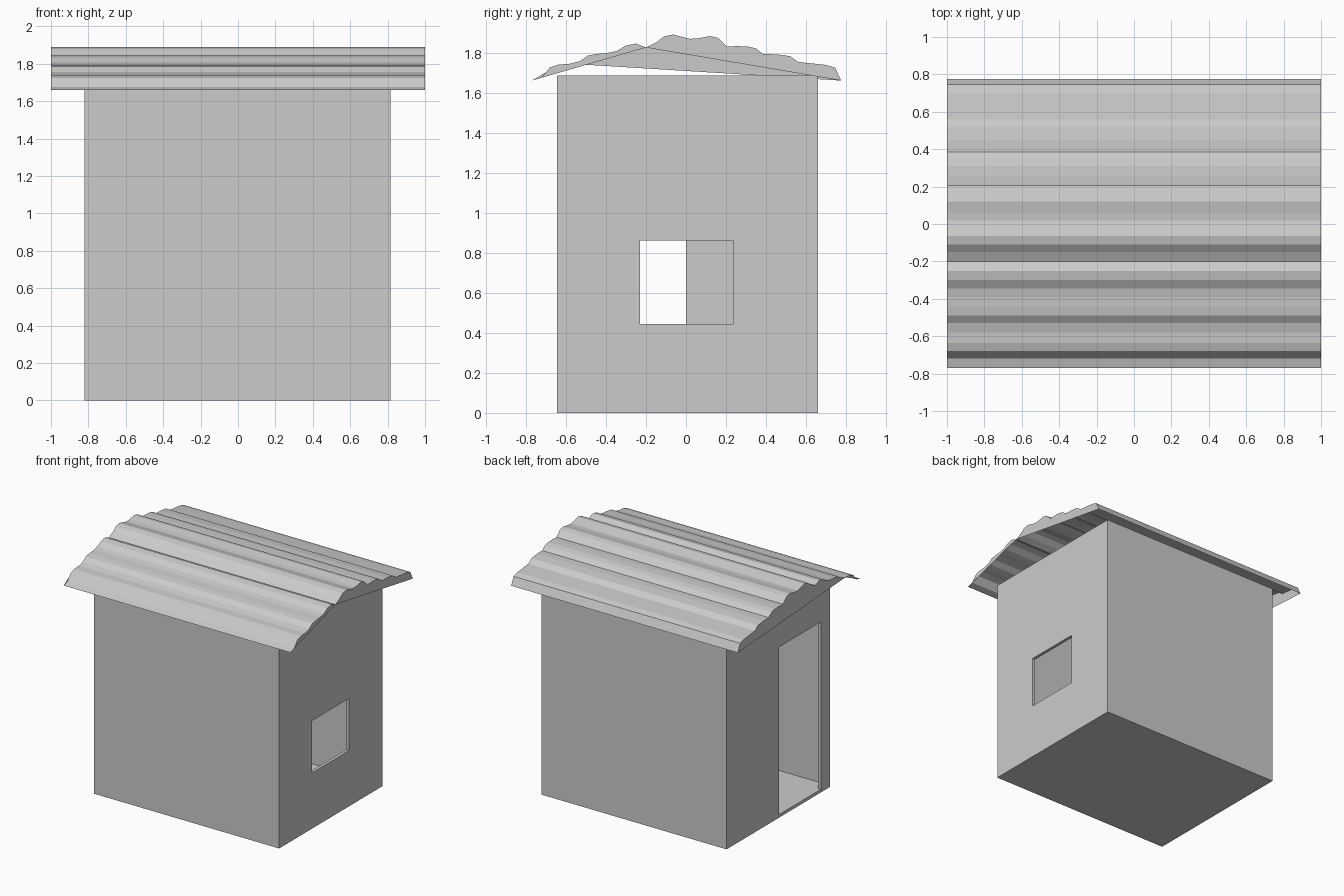
import bpy, bmesh
from mathutils import Vector

if "Cube" in bpy.data.objects:
    bpy.data.objects.remove(bpy.data.objects["Cube"])


def box(name, lo, hi):
    """Axis-aligned box between two corners."""
    lo, hi = Vector(lo), Vector(hi)
    bm = bmesh.new()
    bmesh.ops.create_cube(bm, size=1)
    for v in bm.verts:
        v.co = (lo + hi) / 2 + v.co * (hi - lo)
    me = bpy.data.meshes.new(name)
    bm.to_mesh(me)
    bm.free()
    ob = bpy.data.objects.new(name, me)
    bpy.context.collection.objects.link(ob)
    return ob


# Hollow hut body with thin walls and floor
T = 0.025
LO, HI = (-0.82, -0.645, 0), (0.815, 0.66, 1.685)
walls = box("hut_walls", LO, HI)
cutters = [
    box("cavity_cutter", [c + T for c in LO], [c - T for c in HI]),
    box("window_cutter", (0.7, -0.23, 0.445), (0.9, 0.235, 0.86)),  # right side
    box("door_cutter", (-0.9, -0.53, T), (-0.7, 0.0, 1.36)),        # left side
]
for c in cutters:
    m = walls.modifiers.new(c.name, 'BOOLEAN')
    m.operation = 'DIFFERENCE'
    m.solver = 'EXACT'
    m.object = c

# Bake the openings and remove the cutters
bpy.context.view_layer.update()
deps = bpy.context.evaluated_depsgraph_get()
baked = bpy.data.meshes.new_from_object(walls.evaluated_get(deps))
walls.modifiers.clear()
walls.data = baked
for c in cutters:
    bpy.data.objects.remove(c)

# Corrugated roof: irregular wavy profile (y, z) swept along x
profile = [
    (-0.77, 1.66), (-0.72, 1.675), (-0.68, 1.725), (-0.635, 1.74),
    (-0.58, 1.744), (-0.53, 1.757), (-0.49, 1.785), (-0.445, 1.793),
    (-0.39, 1.798), (-0.345, 1.808), (-0.30, 1.835), (-0.25, 1.845),
    (-0.20, 1.825), (-0.15, 1.85), (-0.11, 1.88), (-0.065, 1.89),
    (0.02, 1.868), (0.06, 1.871), (0.12, 1.882), (0.16, 1.873),
    (0.205, 1.83), (0.255, 1.832), (0.31, 1.83), (0.35, 1.82),
    (0.385, 1.792), (0.45, 1.791), (0.52, 1.782), (0.56, 1.753),
    (0.635, 1.745), (0.70, 1.738), (0.745, 1.724), (0.775, 1.66),
]
bm = bmesh.new()
left = [bm.verts.new((-1, y, z)) for y, z in profile]
right = [bm.verts.new((1, y, z)) for y, z in profile]
for i in range(len(profile) - 1):
    bm.faces.new((left[i], right[i], right[i + 1], left[i + 1]))

# Gable fills, split at a different wave on each end
for row, split in ((left, 4), (right, 12)):
    for part in (row[:split + 1], row[split:]):
        bm.faces.new(part if row is left else part[::-1])
bm.normal_update()
me = bpy.data.meshes.new("corrugated_roof")
bm.to_mesh(me)
bm.free()
bpy.context.collection.objects.link(bpy.data.objects.new("corrugated_roof", me))
